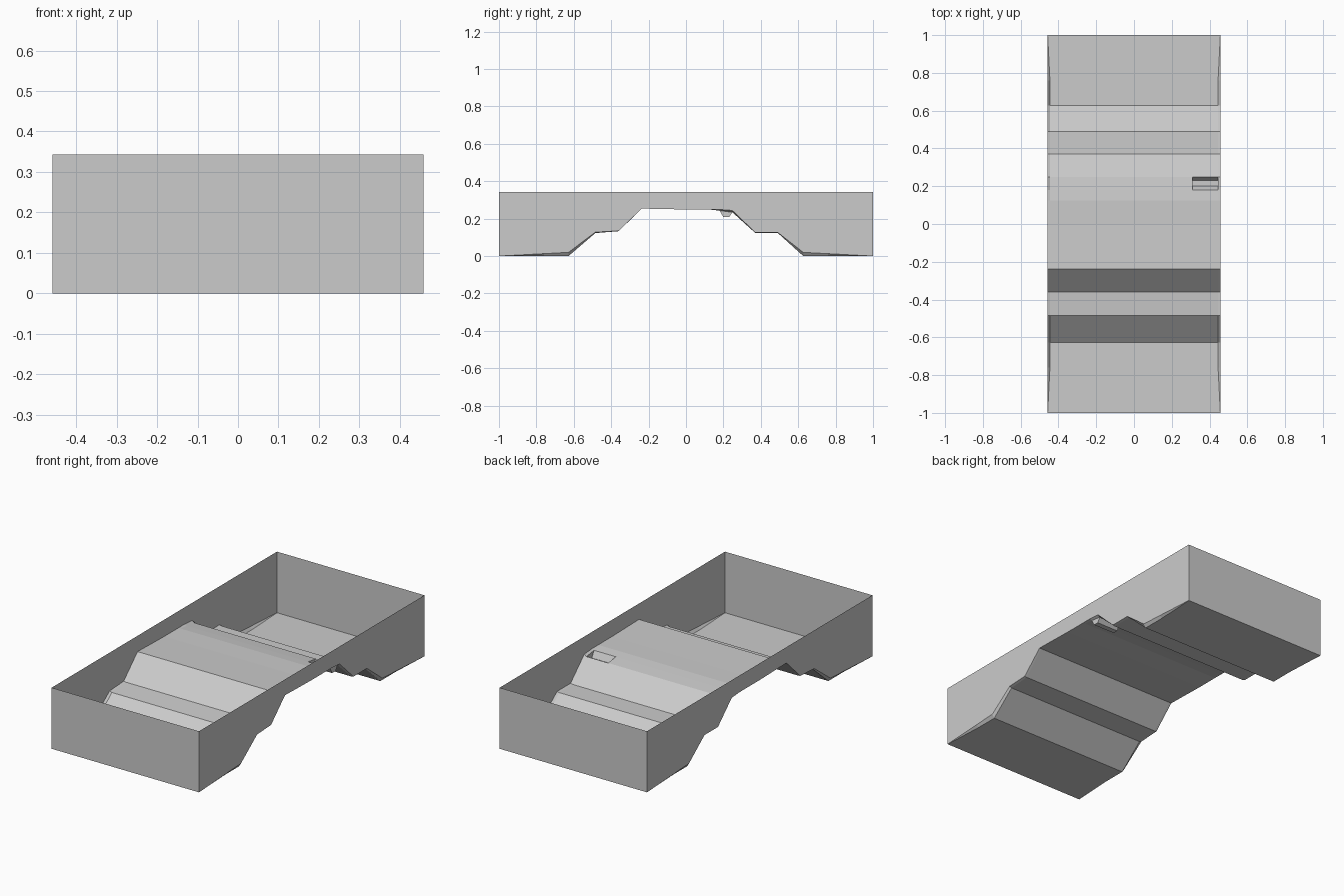
import bpy, bmesh

if "Cube" in bpy.data.objects:
    bpy.data.objects.remove(bpy.data.objects["Cube"])

HW, TOP = 0.458, 0.343           # half width, rim height
PX0, PX1 = 0.31, 0.445           # pocket extent in x
PY0, PY1 = 0.18, 0.248           # pocket extent in y

# floor profile: y, floor z, side wall lower edge z
ROWS = [(-1, 0, 0), (-0.76, 0, 0.013), (-0.628, 0, 0.02), (-0.485, 0.123, 0.128),
        (-0.36, 0.133, 0.135), (-0.237, 0.254, 0.254), (0, 0.249, 0.249),
        (0.125, 0.249, 0.249), (PY0, 0.243, 0.249), (PY1, 0.234, 0.244),
        (0.37, 0.124, 0.127), (0.49, 0.124, 0.127), (0.627, 0, 0.02),
        (0.76, 0, 0.013), (1, 0, 0)]


def finish(name, bm):
    bmesh.ops.remove_doubles(bm, verts=bm.verts, dist=1e-4)
    bmesh.ops.recalc_face_normals(bm, faces=bm.faces)
    me = bpy.data.meshes.new(name)
    bm.to_mesh(me)
    bm.free()
    ob = bpy.data.objects.new(name, me)
    bpy.context.collection.objects.link(ob)
    return ob


def loft(bm, sections, skip=()):
    """Bridge equal-length rows of points with quads."""
    vs = [[bm.verts.new(p) for p in s] for s in sections]
    for i in range(len(vs) - 1):
        for j in range(len(vs[i]) - 1):
            if (i, j) not in skip:
                bm.faces.new((vs[i][j], vs[i][j + 1], vs[i + 1][j + 1], vs[i + 1][j]))
    return vs


# stepped floor, with a hole left for the pocket
bm = bmesh.new()
sections = []
for y, z, zw in ROWS:
    e = HW - 0.001 if abs(y) == 1 else PX1
    sections.append([(-HW, y, zw), (-e, y, z), (PX0, y, z), (e, y, z), (HW, y, zw)])
loft(bm, sections, skip={(8, 2)})
finish("stepped_floor", bm)

# side walls following the stepped floor
for side, name in ((-1, "left_wall"), (1, "right_wall")):
    bm = bmesh.new()
    loft(bm, [[(side * HW, y, zw), (side * HW, y, TOP)] for y, z, zw in ROWS])
    finish(name, bm)

# end walls
for y, name in ((-1, "front_wall"), (1, "back_wall")):
    bm = bmesh.new()
    loft(bm, [[(x, y, 0), (x, y, TOP)] for x in (-HW, HW)])
    finish(name, bm)

# small trapezoid pocket sunk in the floor
bm = bmesh.new()
section = [(PY0, 0.243), (0.2, 0.208), (0.23, 0.208), (PY1, 0.234)]
ends = loft(bm, [[(x, y, z) for y, z in section] for x in (PX0, PX1)])
for end in ends:
    bm.faces.new(end)
finish("floor_pocket", bm)
